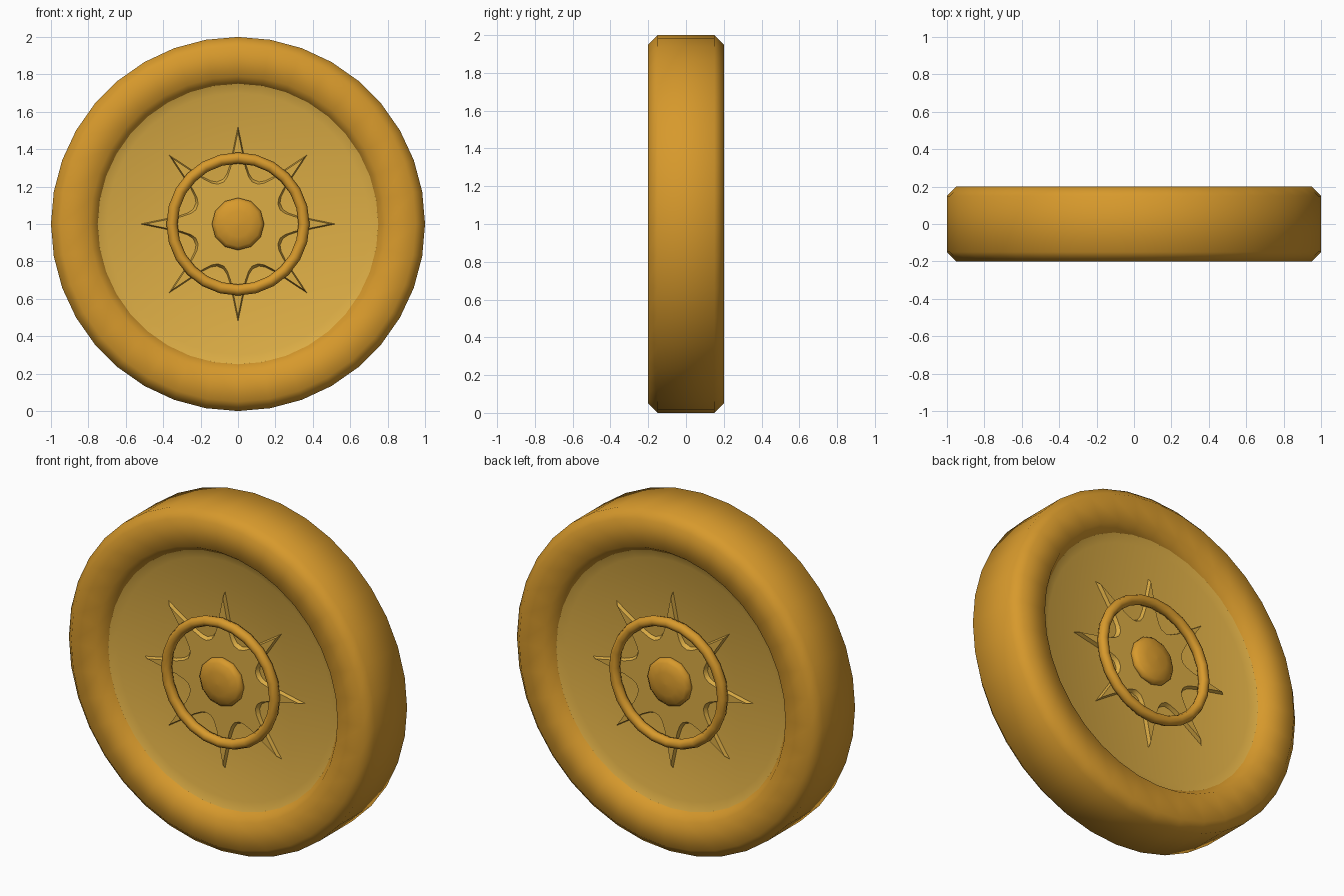
import bpy, bmesh, math
from math import sin, cos, pi

if "Cube" in bpy.data.objects:
    bpy.data.objects.remove(bpy.data.objects["Cube"])


def material(name, rgb):
    m = bpy.data.materials.new(name)
    m.diffuse_color = (*rgb, 1)
    m.use_nodes = True
    m.node_tree.nodes["Principled BSDF"].inputs["Base Color"].default_value = m.diffuse_color
    return m


ORANGE = material("amber", (0.68, 0.32, 0.025))
YELLOW = material("gold", (0.72, 0.42, 0.06))


def finish(name, bm, mat, angle=180):
    bmesh.ops.remove_doubles(bm, verts=bm.verts, dist=1e-5)
    bmesh.ops.recalc_face_normals(bm, faces=bm.faces)
    me = bpy.data.meshes.new(name)
    bm.to_mesh(me)
    bm.free()
    me.materials.append(mat)
    ob = bpy.data.objects.new(name, me)
    bpy.context.collection.objects.link(ob)
    ob.location.z = 1
    bpy.ops.object.select_all(action='DESELECT')
    ob.select_set(True)
    bpy.context.view_layer.objects.active = ob
    bpy.ops.object.shade_smooth_by_angle(angle=math.radians(angle))
    return ob


def lathe(name, profile, n, mat, closed=False, angle=180):
    """Spin (radius, y) points around the y axle."""
    bm = bmesh.new()
    rings = [[bm.verts.new((r * sin(2 * pi * i / n), y, r * cos(2 * pi * i / n)))
              for i in range(n)] for r, y in profile]
    pairs = list(zip(rings, rings[1:]))
    if closed:
        pairs.append((rings[-1], rings[0]))
    for a, b in pairs:
        for i in range(n):
            j = (i + 1) % n
            bm.faces.new((a[i], a[j], b[j], b[i]))
    for (r, y), ring in ((profile[0], rings[0]), (profile[-1], rings[-1])):
        if not closed and r < 0.2:
            bm.faces.new(ring)
    return finish(name, bm, mat, angle)


# tyre with chamfered tread and rounded inner lips
half = [(0.75, 0.14), (0.79, 0.20), (0.95, 0.20), (1.0, 0.15)]
lathe("tyre", half + [(r, -y) for r, y in reversed(half)], 36, ORANGE)


def star_outline():
    """Eight narrow points joined by round valleys."""
    quarter = [(0.525, 0.0), (0.45, 0.0155), (0.38, 0.03), (0.32, 0.042)]
    pts = []
    for k in range(8):
        a = k * pi / 4
        spoke = [(r, -w) for r, w in reversed(quarter[1:])] + quarter
        for r, w in spoke:
            pts.append((r * cos(a) - w * sin(a), r * sin(a) + w * cos(a)))
        for d, r in ((0.22, 0.275), (0.32, 0.253), (pi / 4 - 0.32, 0.253), (pi / 4 - 0.22, 0.275)):
            pts.append((r * cos(a + d), r * sin(a + d)))
    return pts


for side, s in (("front", -1), ("back", 1)):
    # dished wheel disc
    lathe(side + "_disc", [(0.75, s * 0.14), (0.70, s * 0.12), (0.1, s * 0.12)],
          36, YELLOW)
    # raised star plate with sloping sides
    bm = bmesh.new()
    outline = star_outline()
    low = [bm.verts.new((x, s * 0.118, z)) for x, z in outline]
    top = [bm.verts.new((x * 0.94, s * 0.142, z * 0.94)) for x, z in outline]
    for i in range(len(low)):
        j = (i + 1) % len(low)
        bm.faces.new((low[i], low[j], top[j], top[i]))
    bm.faces.new(top)
    finish(side + "_star", bm, YELLOW, 30)
    # round ring over the star
    tube = [(0.353 + 0.03 * cos(t * pi / 4), s * (0.162 + 0.03 * sin(t * pi / 4)))
            for t in range(8)]
    lathe(side + "_ring", tube, 24, ORANGE, closed=True)
    # domed hub cap
    dome = [(0.14, s * 0.13), (0.14, s * 0.16), (0.12, s * 0.178),
            (0.07, s * 0.19), (0.005, s * 0.195)]
    lathe(side + "_hub_cap", dome, 12, ORANGE)
